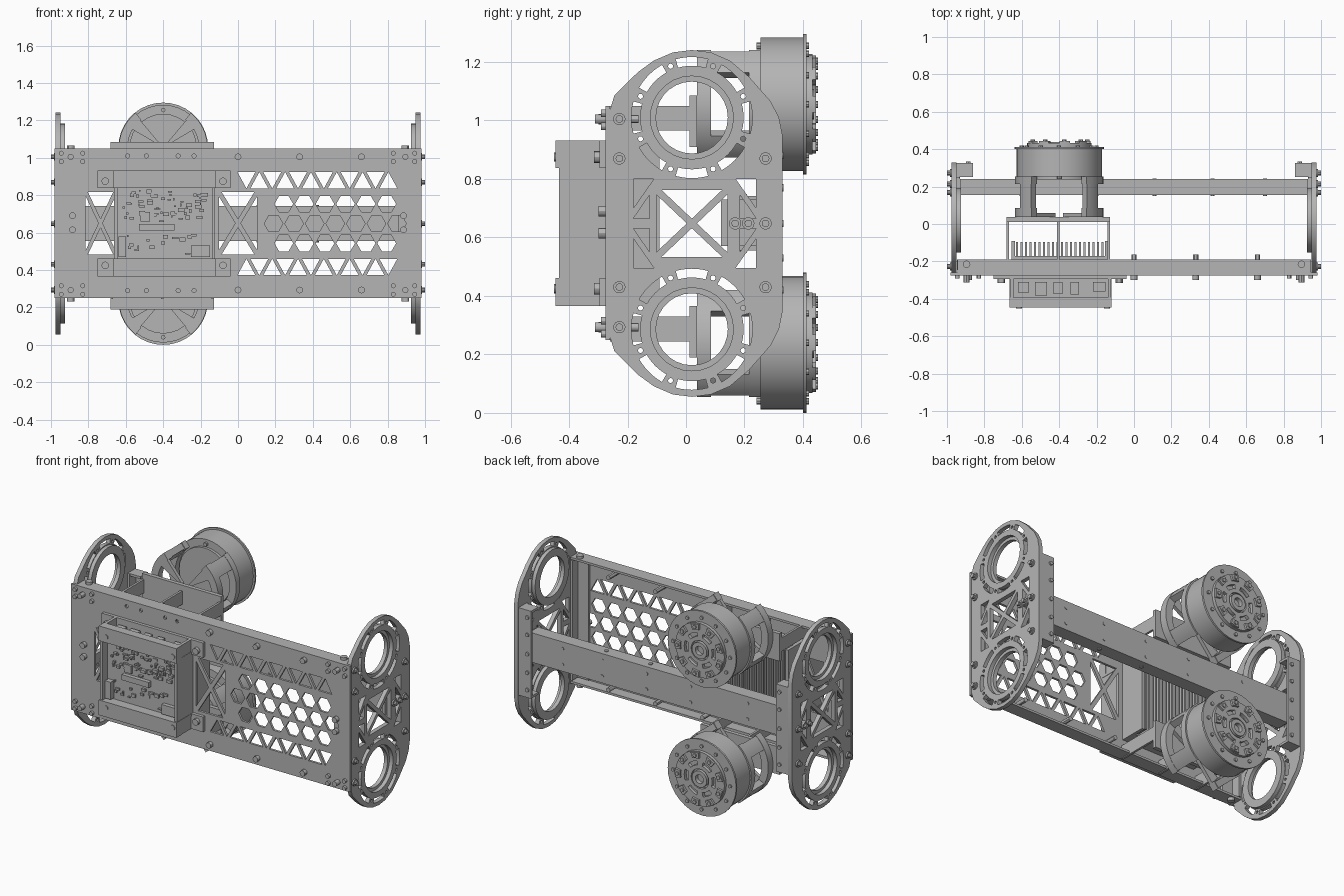
import bpy, bmesh, random
from math import sin, cos, pi, radians
from mathutils import Matrix, Vector

random.seed(4)
if "Cube" in bpy.data.objects:
    bpy.data.objects.remove(bpy.data.objects["Cube"])

metal = bpy.data.materials.new("plain grey metal")
metal.use_nodes = True
metal.diffuse_color = (0.46, 0.46, 0.46, 1)
metal.node_tree.nodes["Principled BSDF"].inputs["Base Color"].default_value = metal.diffuse_color

MID = 0.648                       # height of the symmetry plane
MX, MOTOR_Z = -0.40, (1.055, 0.24)
TURN = {"x": Matrix.Rotation(pi / 2, 4, "Y"), "y": Matrix.Rotation(pi / 2, 4, "X"), "z": Matrix()}


def add(name, mesh):
    mesh.materials.clear()
    mesh.materials.append(metal)
    ob = bpy.data.objects.new(name, mesh)
    bpy.context.collection.objects.link(ob)
    return ob


def finish(name, bm):
    mesh = bpy.data.meshes.new(name)
    bm.to_mesh(mesh)
    bm.free()
    return add(name, mesh)


def boxes(name, items):
    """One object from boxes given as (x0, x1, y0, y1, z0, z1)."""
    bm = bmesh.new()
    for x0, x1, y0, y1, z0, z1 in items:
        size = Matrix.Diagonal((x1 - x0, y1 - y0, z1 - z0, 1))
        mid = Matrix.Translation(((x0 + x1) / 2, (y0 + y1) / 2, (z0 + z1) / 2))
        bmesh.ops.create_cube(bm, size=1, matrix=mid @ size)
    return finish(name, bm)


def rods(name, centres, axis, r, depth, sides=12):
    """One object from equal cylinders, used for bolts and drums."""
    bm = bmesh.new()
    for c in centres:
        bmesh.ops.create_cone(bm, cap_ends=True, segments=sides, radius1=r, radius2=r,
                              depth=depth, matrix=Matrix.Translation(c) @ TURN[axis])
    return finish(name, bm)


def plate(name, loops, axis, lo, hi):
    """Flat sheet with holes: loops are (y, z) for axis x and (x, z) for axis y."""
    cu = bpy.data.curves.new(name, "CURVE")
    cu.dimensions, cu.fill_mode, cu.extrude = "2D", "BOTH", (hi - lo) / 2
    for loop in loops:
        sp = cu.splines.new("POLY")
        sp.points.add(len(loop) - 1)
        for p, (u, v) in zip(sp.points, loop):
            p.co = (u, v, 0, 1)
        sp.use_cyclic_u = True
    tmp = bpy.data.objects.new(name, cu)
    bpy.context.collection.objects.link(tmp)
    dg = bpy.context.evaluated_depsgraph_get()
    mesh = bpy.data.meshes.new_from_object(tmp.evaluated_get(dg))
    bpy.data.objects.remove(tmp)
    m = (lo + hi) / 2
    if axis == "x":
        mesh.transform(Matrix(((0, 0, 1, m), (1, 0, 0, 0), (0, 1, 0, 0), (0, 0, 0, 1))))
    else:
        mesh.transform(Matrix(((1, 0, 0, 0), (0, 0, -1, m), (0, 1, 0, 0), (0, 0, 0, 1))))
    return add(name, mesh)


def ngon(u, v, r, n, turn=0.0):
    return [(u + r * cos(turn + 2 * pi * i / n), v + r * sin(turn + 2 * pi * i / n)) for i in range(n)]


def sector(u, v, r0, r1, a, half, n=6):
    """Arc-shaped slot or wall."""
    arc = [a - half + 2 * half * i / n for i in range(n + 1)]
    return ([(u + r1 * cos(t), v + r1 * sin(t)) for t in arc]
            + [(u + r0 * cos(t), v + r0 * sin(t)) for t in reversed(arc)])


def cross_window(u0, u1, v0, v1, k=0.8):
    """Four triangles that leave an X of struts."""
    c = Vector(((u0 + u1) / 2, (v0 + v1) / 2))
    corners = [Vector(p) for p in ((u0, v0), (u1, v0), (u1, v1), (u0, v1))]
    out = []
    for i in range(4):
        tri = [corners[i], corners[(i + 1) % 4], c]
        g = sum(tri, Vector((0, 0))) / 3
        out.append([tuple(g + (p - g) * k) for p in tri])
    return out


def flip(loop):
    return [(u, 2 * MID - v) for u, v in reversed(loop)]


# Front plate with its truss, honeycomb and cross windows
front = [[(-.98, .25), (.98, .25), (.98, 1.05), (-.98, 1.05)]]
for i in range(12):
    x, s = 0.045 + i * 0.069, (1 if i % 2 else -1)
    tri = [(x - .048, .88 - s * .044), (x + .048, .88 - s * .044), (x, .88 + s * .044)]
    front += [tri, flip(tri)]
for row in (-1, 0, 1):
    for i in range(6 if row else 7):
        front.append(ngon(0.19 + i * 0.11 + (.055 if row else 0), MID + row * .105, .05, 6))
front += cross_window(-.11, .11, .47, .83) + cross_window(-.82, -.65, .47, .83)
for x in (-.59, -.49, -.32, -.235):
    front += [ngon(x, z, .011, 10) for z in (1.01, .29)]
plate("front_plate", front, "y", -.275, -.26)
boxes("front_plate_flanges", [(-.945, .945, -.26, -.19, z, z + .014) for z in (.25, 1.036)])
boxes("front_corner_angles", [b for s in (-1, 1) for b in (
    (s * .90 - .045, s * .90 + .045, -.26, -.245, .27, 1.03),
    (s * .938 - .007, s * .938 + .007, -.245, -.19, .27, 1.03))])

# Back rail between the ends
boxes("back_rail", [(-.93, .93, .155, .24, .555, .742)])
rods("rail_pins", [(x, .197, MID) for x in (.11, .42)], "z", .012, .2)
rods("rail_face_pins", [(x, .197, MID + s * .05) for x in (-.6, -.2, .11, .42, .7) for s in (-1, 1)],
     "y", .011, .092)

# End plates: outline, bearing holes, arc slots and truss windows
top = [(.33, .95), (.318, 1.01), (.29, 1.065), (.215, 1.15), (.15, 1.205), (.085, 1.233), (.02, 1.241),
       (-.045, 1.233), (-.11, 1.205), (-.165, 1.165), (-.245, 1.085), (-.262, 1.03)]
end = [top + flip(top)]
lobes = ((.02, 1.01), (.02, 2 * MID - 1.01))
for u, v in lobes:
    end.append(ngon(u, v, .142, 28))
    for i in range(8):
        end.append(sector(u, v, .177, .207, i * pi / 4, .27))
        a = (i + .5) * pi / 4
        end.append(ngon(u + .19 * cos(a), v + .19 * sin(a), .009, 8))
end += cross_window(-.11, .15, .525, .771)
for tri in ([(-.18, .80), (-.18, .70), (-.11, .80)], [(-.18, .665), (-.125, .665), (-.125, .745)]):
    other = [(.04 - u + .02, v) for u, v in reversed(tri)]
    end += [tri, flip(tri), other, flip(other)]

for side, s in (("left", 1), ("right", -1)):
    a, b = sorted((s * .948, s * .975))
    plate(side + "_end_plate", end, "x", a, b)
    a, b = sorted((s * .925, s * .95))
    plate(side + "_bearing_rings", [ngon(u, v, r, 28) for u, v in lobes for r in (.172, .123)], "x", a, b)
    # upright angle at the back, rail bracket and fasteners
    a, b = sorted((s * .86, s * .948))
    boxes(side + "_back_angle", [(a, b, .31, .325, .37, .925),
                                 (min(s * .934, s * .948), max(s * .934, s * .948), .245, .31, .37, .925),
                                 (a, b, .25, .31, .37, .385), (a, b, .25, .31, .91, .925)])
    boxes(side + "_rail_bracket", [(min(s * .93, s * .948), max(s * .93, s * .948), .12, .25, .57, .73)])
    spots = [(-.228, z) for z in (1.005, .87, .43, .293)] + [(.272, z) for z in (.87, MID, .43)]
    spots += [(.168, MID), (.213, MID)]
    rods(side + "_end_washers", [(s * .978, y, z) for y, z in spots], "x", .021, .012, 14)
    rods(side + "_end_bolts", [(s * .988, y, z) for y, z in spots], "x", .013, .024, 10)
    rods(side + "_back_angle_bolts", [(s * .885, .327, z) for z in (.42, .53, MID, .77, .88)], "y", .012, .014)

# Fasteners of the front plate
bolts = [(x, z) for x in (0, .33, .66) for z in (1.005, .293)]
bolts += [(s * .885, z) for s in (-1, 1) for z in (.69, .615)]
rods("front_bolts", [(x, -.286, z) for x, z in bolts], "y", .018, .026)
rods("front_bolt_shanks", [(x, -.212, z) for x, z in bolts[:6]], "y", .014, .1)
rods("corner_screws", [(s * x, -.282, z) for s in (-1, 1) for x in (.945, .83)
                       for z in (1.025, .98, .315, .27)], "y", .013, .018)
rods("corner_long_bolts", [(s * .895, -.292, z) for s in (-1, 1) for z in (1.005, .293)], "y", .016, .04)
rods("flange_screws", [(s * .895, -.215, z) for s in (-1, 1) for z in (1.055, .243)], "z", .02, .024)

# Controller housing on the front: flanges, deep bars and side walls
bars = ((.838, .932), (.366, .462))
boxes("housing_flanges", [(-.75, -.04, -.295, -.275, a, b) for a, b in bars])
boxes("housing_bars", [(-.665, -.12, -.447, -.392, a, b) for a, b in bars]
      + [(-.665, -.12, -.392, -.295, .838, .855), (-.665, -.12, -.392, -.295, .445, .462)])
boxes("housing_walls", [(x, x + .018, -.435, -.275, .462, .838) for x in (-.663, -.14)]
      + [(x, x + .018, -.40, -.295, a, b) for x in (-.663, -.14) for a, b in bars])
rods("housing_screws", [(x, -.30, z) for x in (-.71, -.08) for z in (.875, .425)], "y", .02, .03)
rods("housing_front_screws", [(x, -.448, z) for x in (-.615, -.145) for z in (.875, .425)], "y", .016, .008)

# Circuit board with chips and sockets
boxes("circuit_board", [(-.645, -.14, -.385, -.365, .462, .838)])
chips = [(-.53, -.34, -.41, -.385, .61, .645), (-.52, -.47, -.40, -.385, .66, .71),
         (-.64, -.60, -.42, -.385, .47, .58), (-.25, -.15, -.41, -.385, .47, .53)]
for i in range(85):
    x, z = random.uniform(-.63, -.18), random.choice((random.uniform(.66, .82), random.uniform(.48, .82)))
    w, h = random.uniform(.006, .035), random.uniform(.006, .022)
    chips.append((x, x + w, -.385 - random.uniform(.005, .02), -.385, z, z + h))
boxes("board_chips", chips)
boxes("edge_sockets", [(x, x + random.uniform(.04, .07), random.uniform(-.385, -.36), -.31, a, b)
                       for x in (-.62, -.53, -.43, -.34, -.22) for a, b in ((.85, .90), (.40, .45))])

# Driver box behind the front plate with a finned back
boxes("driver_box", [(-.655, -.135, -.26, -.17, .37, .925), (-.155, -.135, -.17, -.09, .37, .925),
                     (-.655, -.635, -.17, -.09, .37, .925)])
boxes("driver_fins", [(-.63 + i * .024, -.62 + i * .024, -.17, -.095, .38, .915) for i in range(20)])

# Arms carrying the two motors
for label, z, lo, hi in (("upper", MOTOR_Z[0], .965, 1.05), ("lower", MOTOR_Z[1], .245, .33)):
    boxes(label + "_motor_arms", [(x, x + .014, -.26, .035, lo, hi) for x in (-.682, -.412, -.142)]
          + [(-.682, -.128, .012, .037, lo - .055, hi + .035)])

    # open cage: two curved side walls with windows
    ends = [sector(MX, z, .19, .237, a, .9, 12) for a in (0, pi)]
    plate(label + "_cage_rims", ends, "y", .215, .255)
    plate(label + "_cage_base", ends, "y", .037, .085)
    posts = [sector(MX, z, .195, .235, a + t, .2) for a in (0, pi) for t in (-.68, .68)]
    plate(label + "_cage_posts", posts, "y", .085, .215)
    plate(label + "_cage_spokes", [sector(MX, z, .03, .2, a, .17) for a in (.7, 2.44, 3.84, 5.58)],
          "y", .037, .06)

    # motor drum, lip and layered outer face
    rods(label + "_motor_drum", [(MX, .33, z)], "y", .228, .15, 36)
    rods(label + "_motor_lip", [(MX, .406, z)], "y", .24, .012, 36)
    rods(label + "_motor_collar", [(MX, .248, z)], "y", .18, .02, 28)
    face = [ngon(MX, z, .172, 32), ngon(MX, z, .062, 20)]
    face += [sector(MX, z, .085, .11, i * pi / 3, .33) for i in range(6)]
    plate(label + "_motor_face", face, "y", .41, .432)
    pads = [sector(MX, z, .132, .168, i * pi / 4.5, .17) for i in range(9)]
    plate(label + "_motor_pads", pads, "y", .43, .445)
    plate(label + "_motor_hub", [ngon(MX, z, .052, 20), ngon(MX, z, .028, 14)], "y", .41, .438)
    ring = [(MX + .2 * cos(i * pi / 6), .416, z + .2 * sin(i * pi / 6)) for i in range(12)]
    rods(label + "_motor_rim_screws", ring, "y", .011, .01, 8)
    ring = [(MX + .15 * cos(i * pi / 4.5), .446, z + .15 * sin(i * pi / 4.5)) for i in range(9)]
    rods(label + "_motor_pad_screws", ring, "y", .012, .012, 8)
    ring = [(MX + .2 * cos(i * pi / 3 + pi / 6), .25, z + .2 * sin(i * pi / 3 + pi / 6)) for i in range(6)]
    rods(label + "_motor_back_screws", ring, "y", .012, .018, 8)

# Smooth round sides, keep edges sharp
for ob in bpy.context.scene.objects:
    ob.select_set(ob.type == "MESH")
    if ob.type == "MESH":
        bpy.context.view_layer.objects.active = ob
bpy.ops.object.shade_smooth_by_angle(angle=radians(30))
